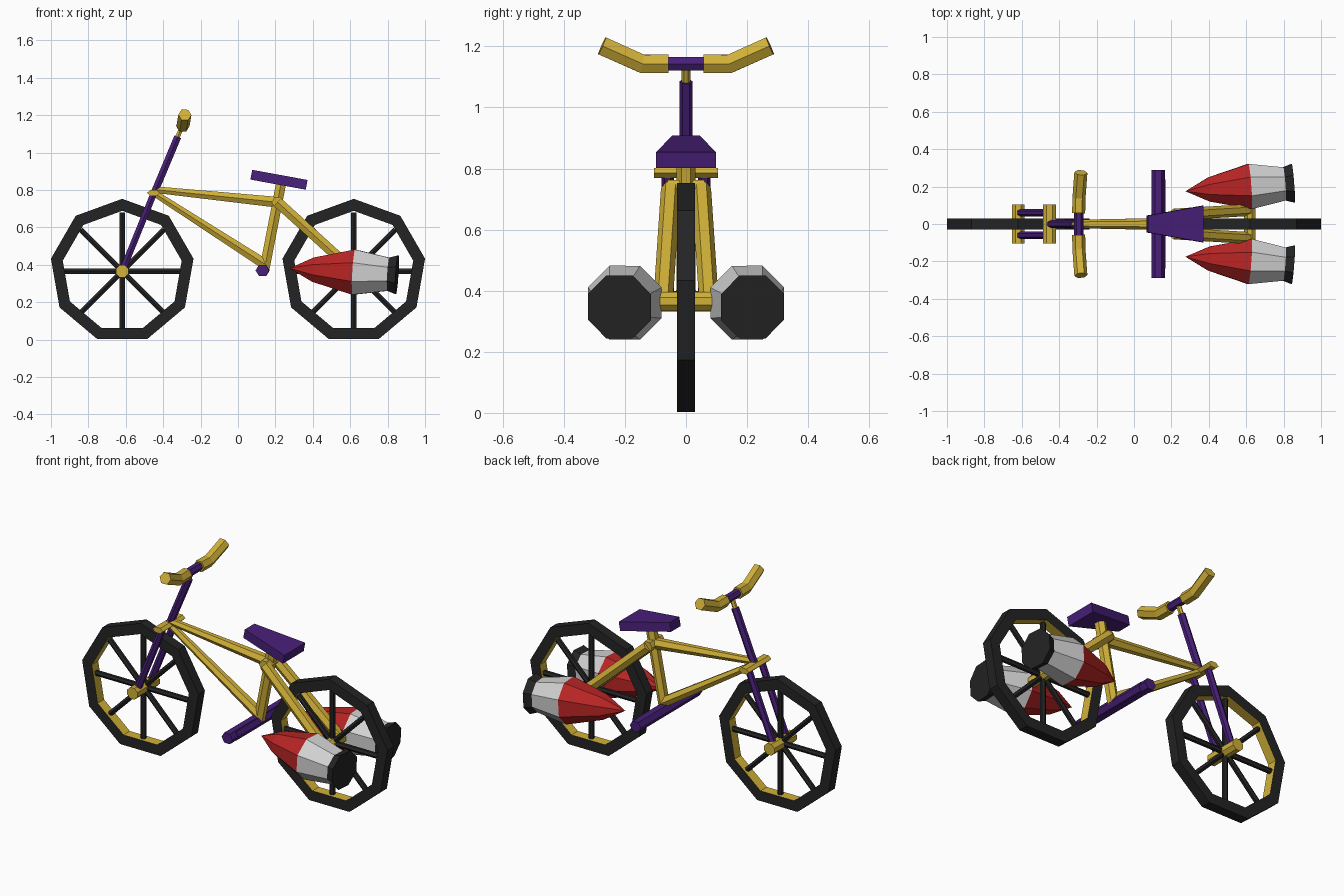
import bpy, bmesh, math
from mathutils import Vector

if "Cube" in bpy.data.objects:
    bpy.data.objects.remove(bpy.data.objects["Cube"])


def material(name, rgb):
    m = bpy.data.materials.new(name)
    m.diffuse_color = (*rgb, 1)
    m.use_nodes = True
    m.node_tree.nodes["Principled BSDF"].inputs["Base Color"].default_value = m.diffuse_color
    return m


GOLD = material("gold", (0.64, 0.44, 0.04))
PURPLE = material("purple", (0.065, 0.014, 0.19))
BLACK = material("black", (0.017, 0.017, 0.017))
RED = material("red", (0.48, 0.018, 0.018))
WHITE = material("light grey", (0.65, 0.65, 0.65))


def finish(name, bm, mats):
    bmesh.ops.remove_doubles(bm, verts=bm.verts, dist=1e-4)
    bmesh.ops.recalc_face_normals(bm, faces=bm.faces)
    me = bpy.data.meshes.new(name)
    bm.to_mesh(me)
    bm.free()
    for m in mats:
        me.materials.append(m)
    ob = bpy.data.objects.new(name, me)
    bpy.context.collection.objects.link(ob)
    return ob


def tube(name, pts, radii, mats, sides=6, turn=0.0, ref=(0, 1, 0), seg_mats=None, flat=1.0):
    """Faceted tube through pts; seg_mats gives a material slot per segment."""
    pts = [Vector(p) for p in pts]
    if not isinstance(radii, (list, tuple)):
        radii = [radii] * len(pts)
    bm = bmesh.new()
    rings = []
    for i, p in enumerate(pts):
        t = Vector()
        if i > 0:
            t += (p - pts[i - 1]).normalized()
        if i < len(pts) - 1:
            t += (pts[i + 1] - p).normalized()
        t.normalize()
        u = Vector(ref)
        u = (u - t * u.dot(t)).normalized()
        v = t.cross(u)
        ring = []
        for k in range(sides):
            a = 2 * math.pi * (k + turn) / sides
            ring.append(bm.verts.new(p + radii[i] * (u * math.cos(a) + v * flat * math.sin(a))))
        rings.append(ring)
    for i in range(len(rings) - 1):
        for k in range(sides):
            n = (k + 1) % sides
            f = bm.faces.new((rings[i][k], rings[i][n], rings[i + 1][n], rings[i + 1][k]))
            f.material_index = seg_mats[i] if seg_mats else 0
    if radii[0] > 0:
        bm.faces.new(rings[0])
    cap = bm.faces.new(rings[-1])
    cap.material_index = seg_mats[-1] if seg_mats else 0
    return finish(name, bm, mats)


# Wheels: nine-sided rims, gold on the inside, with eight spokes
WX, WZ, R_OUT, R_IN, HALF = 0.619, 0.366, 0.387, 0.323, 0.03


def wheel(name, cx):
    bm = bmesh.new()
    rings = []
    for k in range(9):
        a = math.pi / 2 + 2 * math.pi * k / 9
        rings.append([bm.verts.new((cx + r * math.cos(a), y, WZ + r * math.sin(a)))
                      for r, y in ((R_OUT, -HALF), (R_OUT, HALF), (R_IN, HALF), (R_IN, -HALF))])
    for k in range(9):
        a, b = rings[k], rings[(k + 1) % 9]
        for j in range(4):
            n = (j + 1) % 4
            f = bm.faces.new((a[j], a[n], b[n], b[j]))
            f.material_index = 1 if j == 2 else 0
    finish(name + "_rim", bm, [BLACK, GOLD])
    for k in range(4):
        a = math.pi * k / 4
        d = Vector((math.cos(a), 0, math.sin(a))) * 0.315
        c = Vector((cx, 0, WZ))
        tube(f"{name}_spoke_{k}", [c - d, c + d], 0.016, [BLACK])


wheel("front_wheel", -WX)
wheel("rear_wheel", WX)

# Axles
tube("front_axle", [(-WX, -0.105, WZ), (-WX, 0.105, WZ)], 0.036, [GOLD], 8, 0.5, (1, 0, 0))
tube("rear_axle", [(WX, -0.1, WZ), (WX, 0.1, WZ)], 0.033, [GOLD], 8, 0.5, (1, 0, 0))

# Fork legs, crown and steering column
for s, side in ((-1, "left"), (1, "right")):
    tube(f"fork_leg_{side}", [(-WX, s * 0.06, WZ), (-0.447, s * 0.06, 0.79)], 0.02, [PURPLE])
tube("fork_crown", [(-0.452, -0.105, 0.785), (-0.452, 0.105, 0.785)], 0.034, [GOLD],
     6, 0, (1, 0, 0), flat=0.55)
tube("steering_column", [(-0.452, 0, 0.775), (-0.322, 0, 1.085)], 0.022, [PURPLE])
tube("stem", [(-0.325, 0, 1.08), (-0.296, 0, 1.145)], 0.014, [GOLD])

# Handlebar with purple clamp
tube("handlebar_clamp", [(-0.296, -0.07, 1.143), (-0.296, 0.07, 1.143)], 0.025, [PURPLE],
     6, 0, (1, 0, 0))
for s, side in ((-1, "left"), (1, "right")):
    tube(f"handlebar_{side}", [(-0.296, s * 0.058, 1.143), (-0.294, s * 0.143, 1.143),
                               (-0.284, s * 0.275, 1.202)], 0.035, [GOLD], 6, 0, (1, 0, 0))

# Frame tubes
tube("top_tube", [(-0.45, 0, 0.803), (0.21, 0, 0.735)], [0.02, 0.033], [GOLD])
tube("down_tube", [(-0.45, 0, 0.785), (0.15, 0, 0.4)], [0.02, 0.032], [GOLD])
tube("seat_tube", [(0.14, 0, 0.37), (0.21, 0, 0.73), (0.232, 0, 0.845)], 0.031, [GOLD])
tube("stay_bridge", [(0.212, -0.06, 0.735), (0.212, 0.06, 0.735)], 0.032, [GOLD], 6, 0, (1, 0, 0))
for s, side in ((-1, "left"), (1, "right")):
    tube(f"seat_stay_{side}", [(0.212, s * 0.05, 0.735), (WX, s * 0.075, WZ)], 0.032, [GOLD])

# Pedal bar
tube("pedals", [(0.13, -0.288, 0.37), (0.13, 0.288, 0.37)], 0.036, [PURPLE], 6, 0, (1, 0, 0), flat=0.95)
tube("crank", [(0.138, -0.238, 0.37), (0.138, 0.238, 0.37)], 0.031, [PURPLE], 6, 0, (1, 0, 0))

# Seat: a tapered wedge that slopes to the rear
bm = bmesh.new()
ends = []
for x, z, w in ((0.071, 0.882, 0.045), (0.367, 0.828, 0.098)):
    ends.append([bm.verts.new((x + dx, y, z + dz)) for y, dx, dz in
                 ((-w, -0.005, -0.026), (w, -0.005, -0.026), (w, 0.005, 0.026), (-w, 0.005, 0.026))])
for j in range(4):
    n = (j + 1) % 4
    bm.faces.new((ends[0][j], ends[0][n], ends[1][n], ends[1][j]))
bm.faces.new(ends[0])
bm.faces.new(ends[1])
finish("seat", bm, [PURPLE])

# Rockets: red nose, pale body, black flared nozzle
for s, side in ((-1, "left"), (1, "right")):
    tip, end = Vector((0.275, s * 0.175, 0.382)), Vector((0.85, s * 0.218, 0.347))
    profile = ((0, 0), (0.22, 0.07), (0.6, 0.131), (0.92, 0.096), (1, 0.112))
    tube(f"rocket_{side}", [tip.lerp(end, t) for t, _ in profile], [r for _, r in profile],
         [RED, WHITE, BLACK], 8, 0.5, seg_mats=[0, 0, 1, 2])
